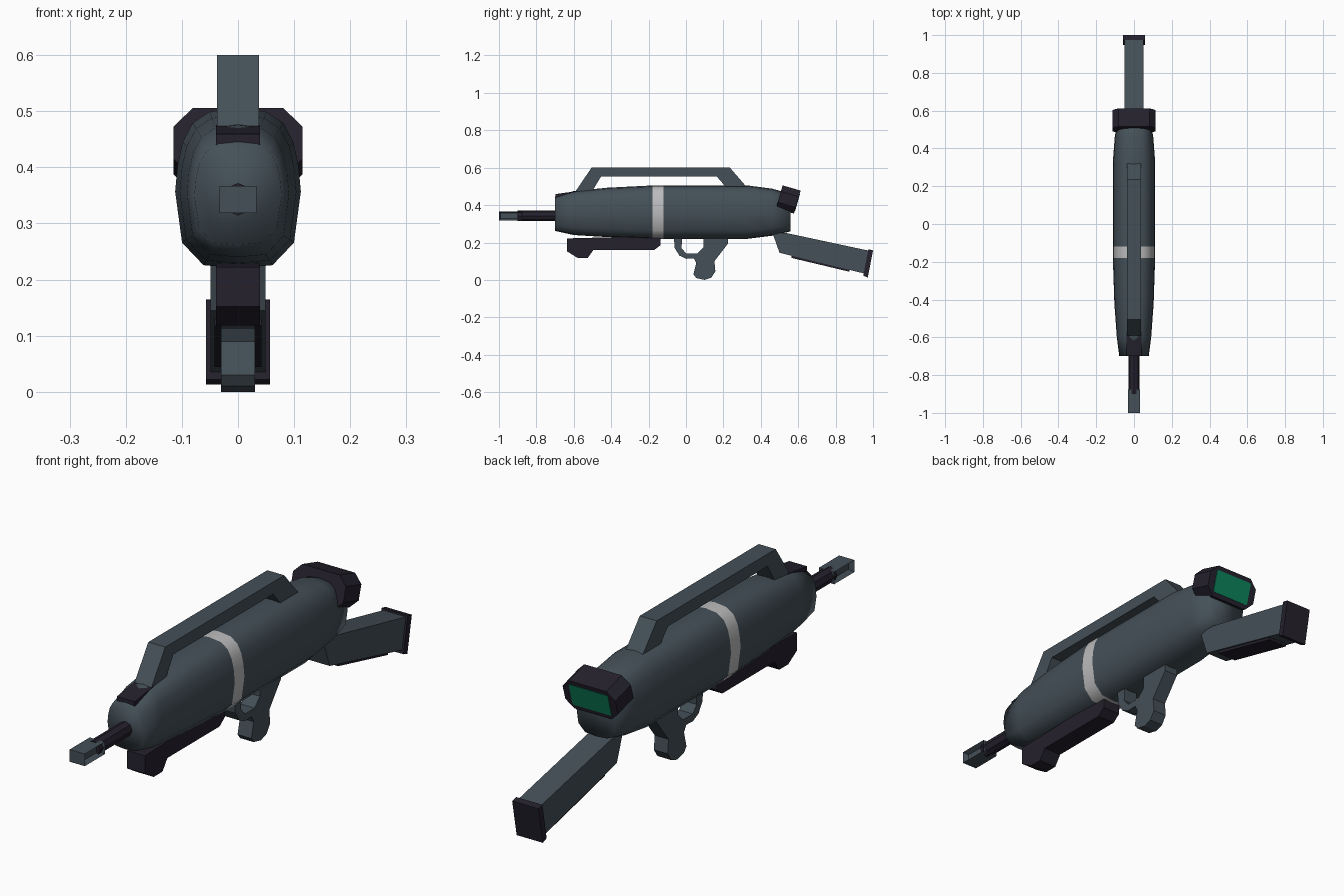
import bpy, bmesh, math
from mathutils import Matrix, Vector

cube = bpy.data.objects.get("Cube")
if cube:
    bpy.data.objects.remove(cube)


def material(name, rgb):
    m = bpy.data.materials.new(name)
    m.use_nodes = True
    m.diffuse_color = (*rgb, 1)
    m.node_tree.nodes["Principled BSDF"].inputs["Base Color"].default_value = (*rgb, 1)
    return m


slate = material("slate grey", (0.058, 0.08, 0.097))
dark = material("dark violet grey", (0.018, 0.015, 0.026))
white = material("pale grey", (0.5, 0.5, 0.51))
green = material("screen green", (0.004, 0.23, 0.11))


def finish(name, bm, *mats):
    bmesh.ops.recalc_face_normals(bm, faces=bm.faces)
    mesh = bpy.data.meshes.new(name)
    bm.to_mesh(mesh)
    bm.free()
    for m in mats:
        mesh.materials.append(m)
    obj = bpy.data.objects.new(name, mesh)
    bpy.context.collection.objects.link(obj)
    return obj


def loft(rings):
    """Skin a list of equal-length point rings and cap both ends."""
    bm = bmesh.new()
    loops = [[bm.verts.new(p) for p in ring] for ring in rings]
    for a, b in zip(loops, loops[1:]):
        for i in range(len(a)):
            j = (i + 1) % len(a)
            bm.faces.new((a[i], a[j], b[j], b[i]))
    bm.faces.new(loops[0])
    bm.faces.new(loops[-1])
    return bm


def prism(name, profile, half, mat):
    """Side profile (y, z) extruded symmetrically across x."""
    return finish(name, loft([[(x, y, z) for y, z in profile] for x in (-half, half)]), mat)


# Body: rounded section (x fraction, height fraction) scaled along y
right = [(0, 1), (0.45, 0.98), (0.72, 0.91), (0.88, 0.79), (0.96, 0.65),
         (1, 0.48), (0.89, 0.16), (0.55, 0.02)]
section = right + [(0, 0)] + [(-x, z) for x, z in reversed(right[1:])]
# stations: y, half width, bottom, top
stations = [(-0.7, 0.078, 0.262, 0.445), (-0.6, 0.091, 0.24, 0.475), (-0.42, 0.104, 0.229, 0.493),
            (-0.18, 0.112, 0.22, 0.505), (-0.12, 0.112, 0.22, 0.505), (0.33, 0.112, 0.22, 0.505),
            (0.46, 0.102, 0.236, 0.488), (0.56, 0.086, 0.26, 0.46)]
bm = loft([[(x * w, y, lo + z * (hi - lo)) for x, z in section] for y, w, lo, hi in stations])
for f in bm.faces:
    f.smooth = True
    f.material_index = int(-0.18 < f.calc_center_median().y < -0.12)
finish("body", bm, slate, white)

# Carrying handle and front sight block
prism("carry_handle", [(-0.6, 0.46), (-0.505, 0.6), (0.235, 0.6), (0.33, 0.49), (0.22, 0.49),
                       (0.165, 0.552), (-0.455, 0.552), (-0.51, 0.46)], 0.037, slate)
prism("front_sight", [(-0.698, 0.43), (-0.698, 0.459), (-0.58, 0.475), (-0.58, 0.43)], 0.039, dark)

# Barrel
bm = bmesh.new()
bmesh.ops.create_cone(bm, cap_ends=True, segments=8, radius1=0.029, radius2=0.029, depth=0.22,
                      matrix=Matrix.Translation((0, -0.79, 0.343)) @ Matrix.Rotation(math.pi / 2, 4, "X"))
finish("barrel", bm, dark)

# Muzzle with a recessed slot in each side
bm = bmesh.new()
bmesh.ops.create_cube(bm, size=1, matrix=Matrix.Translation((0, -0.9375, 0.343))
                      @ Matrix.Diagonal((0.066, 0.125, 0.048, 1)))
bm.normal_update()
sides = [f for f in bm.faces if abs(f.normal.x) > 0.9]
bmesh.ops.inset_individual(bm, faces=sides, thickness=0.013, depth=0)
for f in sides:
    bmesh.ops.translate(bm, verts=f.verts, vec=f.normal * -0.02)
finish("muzzle", bm, slate)

# Fore grip
prism("fore_grip", [(-0.635, 0.222), (-0.137, 0.235), (-0.137, 0.185), (-0.17, 0.16), (-0.495, 0.16),
                    (-0.525, 0.118), (-0.58, 0.118), (-0.635, 0.152)], 0.039, dark)

# Pistol grip with open trigger guard
prism("grip_and_guard", [(-0.065, 0.23), (-0.06, 0.17), (-0.035, 0.13), (0, 0.113), (0.042, 0.115),
                         (0.055, 0.09), (0.04, 0.03), (0.055, 0.01), (0.1, 0), (0.135, 0.012),
                         (0.157, 0.045), (0.152, 0.1), (0.175, 0.13), (0.225, 0.195), (0.225, 0.23),
                         (0.094, 0.23), (0.094, 0.175), (0.06, 0.142), (0, 0.142), (-0.024, 0.17),
                         (-0.02, 0.23)], 0.03, slate)

# Shoulder stock, underside pad and butt plate
prism("stock", [(0.463, 0.25), (0.54, 0.25), (0.975, 0.157), (0.955, 0.034), (0.5, 0.145)], 0.049, slate)
prism("stock_pad", [(0.565, 0.135), (0.875, 0.06), (0.873, 0.044), (0.563, 0.118)], 0.042, dark)
prism("butt_plate", [(0.975, 0.164), (1, 0.158), (0.972, 0.013), (0.948, 0.022)], 0.057, dark)

# Tilted eyepiece with a screen on its rear face
tilt = Matrix.Translation((0, 0.547, 0.43)) @ Matrix.Rotation(math.radians(-16), 4, "X")


def panel(w, h, c, y):
    outline = [(w - c, h), (w, h - c), (w, c - h), (w - c, -h)]
    outline += [(-x, z) for x, z in reversed(outline)]
    return [tilt @ Vector((x, y, z)) for x, z in outline]


finish("eyepiece", loft([panel(0.115, 0.064, 0.034, -0.05), panel(0.115, 0.064, 0.034, 0.05)]), dark)
finish("screen", loft([panel(0.085, 0.046, 0.004, 0.046), panel(0.085, 0.046, 0.004, 0.052)]), green)
